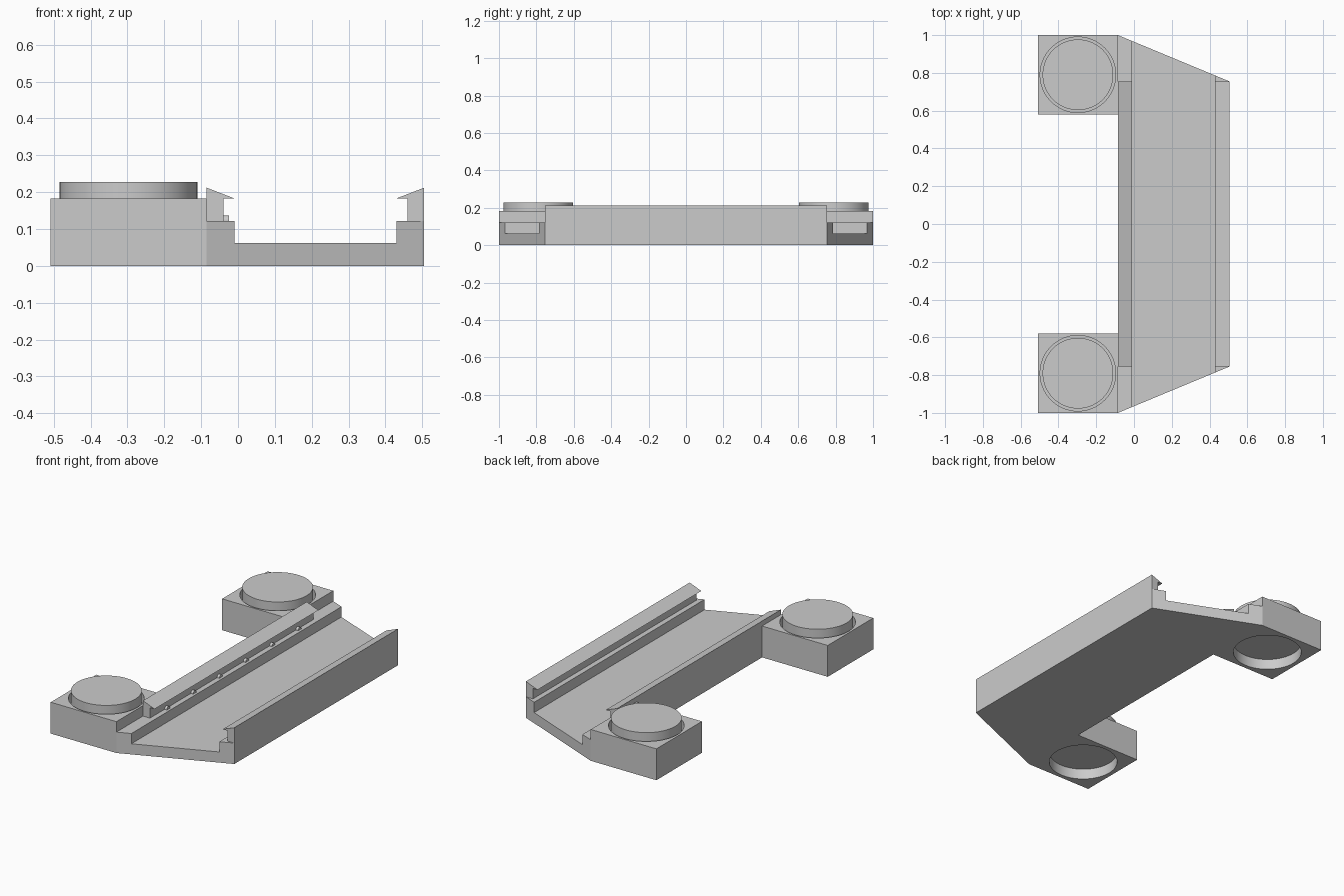
import bpy, bmesh, math

if "Cube" in bpy.data.objects:
    bpy.data.objects.remove(bpy.data.objects["Cube"])

grey = bpy.data.materials.new("light_grey")
grey.use_nodes = True
grey.diffuse_color = (0.6, 0.6, 0.6, 1)
grey.node_tree.nodes["Principled BSDF"].inputs["Base Color"].default_value = (0.6, 0.6, 0.6, 1)

INNER, OUTER = -0.085, 0.505      # x limits of the channel
END = 0.755                       # half length of the clip rails


def prism(name, profile, half_length):
    """Extrude an x-z profile along y; half_length(x) sets the end planes."""
    bm = bmesh.new()
    ends = [[bm.verts.new((x, s * half_length(x), z)) for x, z in profile] for s in (-1, 1)]
    for ring in ends:
        bm.faces.new(ring)
    n = len(profile)
    for i in range(n):
        j = (i + 1) % n
        bm.faces.new((ends[0][i], ends[0][j], ends[1][j], ends[1][i]))
    bmesh.ops.recalc_face_normals(bm, faces=bm.faces)
    mesh = bpy.data.meshes.new(name)
    bm.to_mesh(mesh)
    bm.free()
    obj = bpy.data.objects.new(name, mesh)
    bpy.context.collection.objects.link(obj)
    mesh.materials.append(grey)
    return obj


def cylinder(name, radius, depth, location, rotation=(0, 0, 0), sides=96):
    bpy.ops.mesh.primitive_cylinder_add(vertices=sides, radius=radius, depth=depth,
                                        location=location, rotation=rotation)
    obj = bpy.context.object
    obj.name = name
    obj.data.materials.append(grey)
    bpy.ops.object.shade_smooth_by_angle(angle=math.radians(30))
    return obj


def upright(name, radius, bottom, top, x, y):
    return cylinder(name, radius, top - bottom, (x, y, (bottom + top) / 2))


def cut(target, cutter):
    mod = target.modifiers.new("cut", 'BOOLEAN')
    mod.operation, mod.solver, mod.object = 'DIFFERENCE', 'EXACT', cutter
    bpy.context.view_layer.objects.active = target
    bpy.ops.object.modifier_apply(modifier=mod.name)
    bpy.data.objects.remove(cutter)


# Channel floor with a step along each side and slanted ends
def slanted(x):
    return 1 - (1 - END) * (x - INNER) / (OUTER - INNER)


prism("channel_base", [(INNER, 0), (OUTER, 0), (OUTER, 0.122), (0.43, 0.122),
                       (0.43, 0.062), (-0.01, 0.062), (-0.01, 0.122), (INNER, 0.122)], slanted)

# Hooked clip rails, mirrored across the channel
hook = [(0, 0.122), (0.045, 0.122), (0.045, 0.183), (0.075, 0.183), (0, 0.212)]
for name, edge, side in (("inner_clip_rail", INNER, 1), ("outer_clip_rail", OUTER, -1)):
    prism(name, [(edge + side * x, z) for x, z in hook], lambda x: END)

# Small pins along the inner rail
for i in range(6):
    cylinder(f"rail_pin_{i + 1}", 0.015, 0.03, (-0.04, (i - 2.5) * 0.242, 0.122),
             (0, math.pi / 2, 0), 24)

# Corner blocks with a stacking disc on top and a matching socket below
CX = -0.297
for name, side in (("front", -1), ("back", 1)):
    cy = side * 0.79
    bpy.ops.mesh.primitive_cube_add(size=1, location=(CX, cy, 0.0915))
    block = bpy.context.object
    block.name = name + "_corner_block"
    block.scale = (0.424, 0.42, 0.183)
    bpy.ops.object.transform_apply(location=False, rotation=False, scale=True)
    block.data.materials.append(grey)
    cut(block, upright("socket_cutter", 0.187, -0.1, 0.062, CX, cy))
    cut(block, upright("groove_cutter", 0.2, 0.122, 0.3, CX, cy))
    bpy.ops.object.select_all(action='DESELECT')
    block.select_set(True)
    bpy.context.view_layer.objects.active = block
    bpy.ops.object.shade_smooth_by_angle(angle=math.radians(30))
    upright(name + "_stacking_disc", 0.187, 0.122, 0.228, CX, cy)
